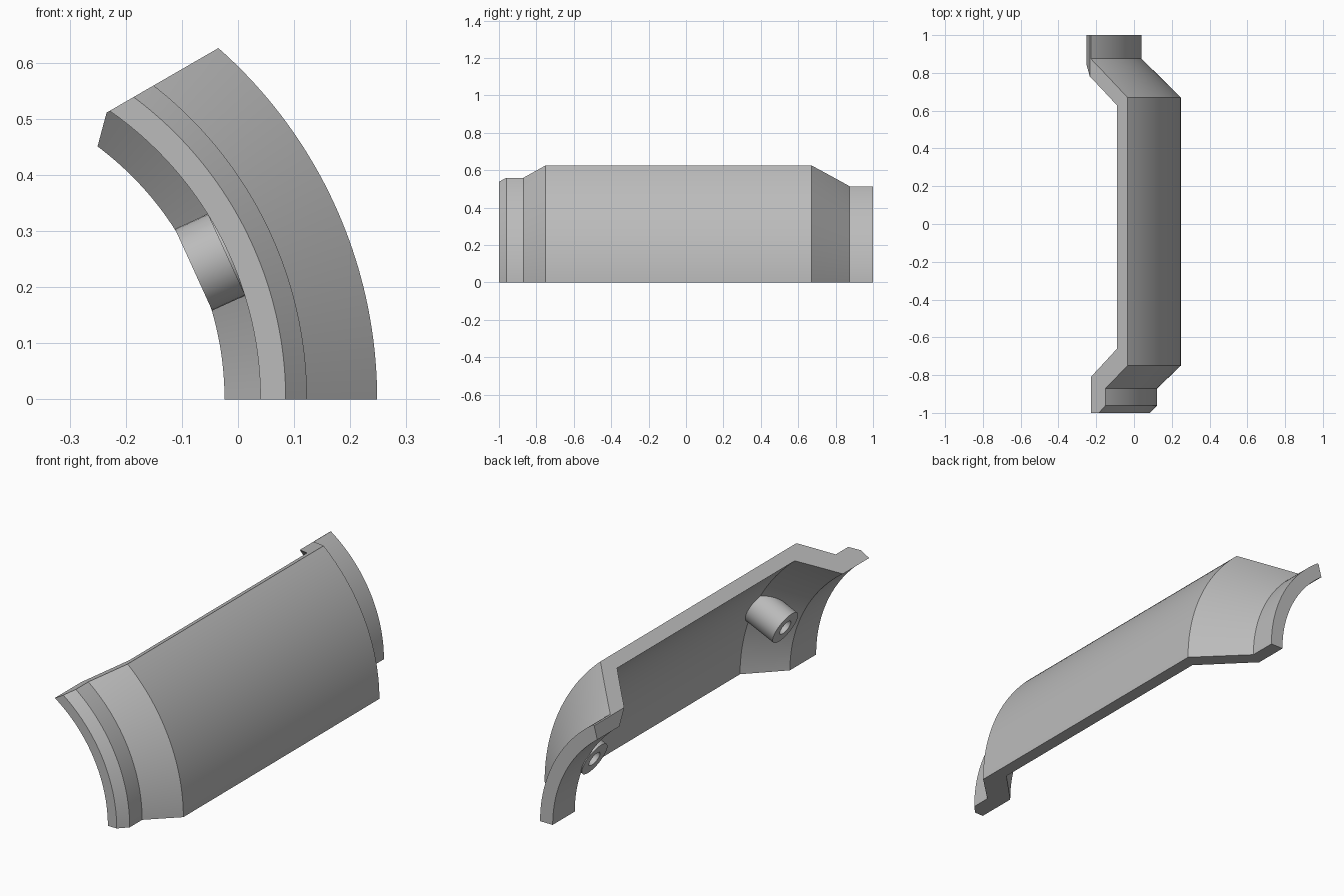
import bpy, bmesh
from math import radians, sin, cos, tau
from mathutils import Vector, Matrix

cube = bpy.data.objects.get("Cube")
if cube:
    bpy.data.objects.remove(cube, do_unlink=True)

AXIS_X = -0.586          # the shell is turned about a line parallel to y
grey = bpy.data.materials.new("plain grey")
grey.use_nodes = True
colour = (0.5, 0.5, 0.5, 1)
grey.diffuse_color = colour
grey.node_tree.nodes["Principled BSDF"].inputs["Base Color"].default_value = colour


def finish(name, bm):
    bmesh.ops.recalc_face_normals(bm, faces=bm.faces)
    mesh = bpy.data.meshes.new(name)
    bm.to_mesh(mesh)
    bm.free()
    mesh.materials.append(grey)
    obj = bpy.data.objects.new(name, mesh)
    bpy.context.collection.objects.link(obj)
    bpy.ops.object.select_all(action="DESELECT")
    obj.select_set(True)
    bpy.context.view_layer.objects.active = obj
    bpy.ops.object.shade_smooth_by_angle(angle=radians(20))


# Wall section as (y, radius): outside front to back, then inside back to front
outside = [(-1, .671), (-.96, .709), (-.87, .709), (-.75, .834), (.67, .834), (.875, .626), (1, .626)]
inside = [(1, .562), (.84, .562), (.628, .774), (-.66, .774), (-.81, .626), (-1, .626)]


def inner_radius(y):
    for (y1, r1), (y0, r0) in zip(inside, inside[1:]):
        if y0 <= y <= y1:
            return r0 + (r1 - r0) * (y - y0) / (y1 - y0)


# Curved shell: turn the section, then trim the upper edge
bm = bmesh.new()
section = bm.faces.new([bm.verts.new((AXIS_X + r, y, 0)) for y, r in outside + inside])
bmesh.ops.spin(bm, geom=[section] + section.edges[:] + section.verts[:],
               cent=(AXIS_X, 0, 0), axis=(0, -1, 0), angle=radians(60), steps=48)
bmesh.ops.remove_doubles(bm, verts=bm.verts, dist=1e-5)
if not any(all(abs(v.co.z) < 1e-5 for v in f.verts) for f in bm.faces):
    bmesh.ops.holes_fill(bm, edges=[e for e in bm.edges if e.is_boundary])
# The main cut slopes at 30 degrees, the small chamfer at 75
for point, slope in [((-.035, 0, .626), 30), ((-.25, 0, .452), 75)]:
    a = radians(slope)
    cut = bmesh.ops.bisect_plane(bm, geom=bm.verts[:] + bm.edges[:] + bm.faces[:], plane_co=point,
                                 plane_no=(-sin(a), 0, cos(a)), clear_outer=True)
    rim = [g for g in cut["geom_cut"] if isinstance(g, bmesh.types.BMEdge)]
    bmesh.ops.contextual_create(bm, geom=rim)
finish("curved_shell", bm)


# Hollow screw bosses, each running from a flat inner end into the wall
def boss(name, y, start, radius=.08, hole=.035, sides=32):
    bm = bmesh.new()
    turn = Matrix.Rotation(radians(-24.5), 3, "Y")
    origin = Vector((AXIS_X, 0, 0))

    def ring(rad, embedded):
        verts = []
        for i in range(sides):
            t = tau * i / sides
            py = y + rad * cos(t)
            reach = inner_radius(py) + .025 if embedded else start
            verts.append(bm.verts.new(origin + turn @ Vector((reach, py, rad * sin(t)))))
        return verts

    rings = [ring(radius, True), ring(radius, False), ring(hole, False), ring(hole, True)]
    for a, b in zip(rings, rings[1:] + rings[:1]):
        for i in range(sides):
            j = (i + 1) % sides
            bm.faces.new((a[i], a[j], b[j], b[i]))
    finish(name, bm)


boss("front_boss", -.69, .621)
boss("back_boss", .775, .557)
